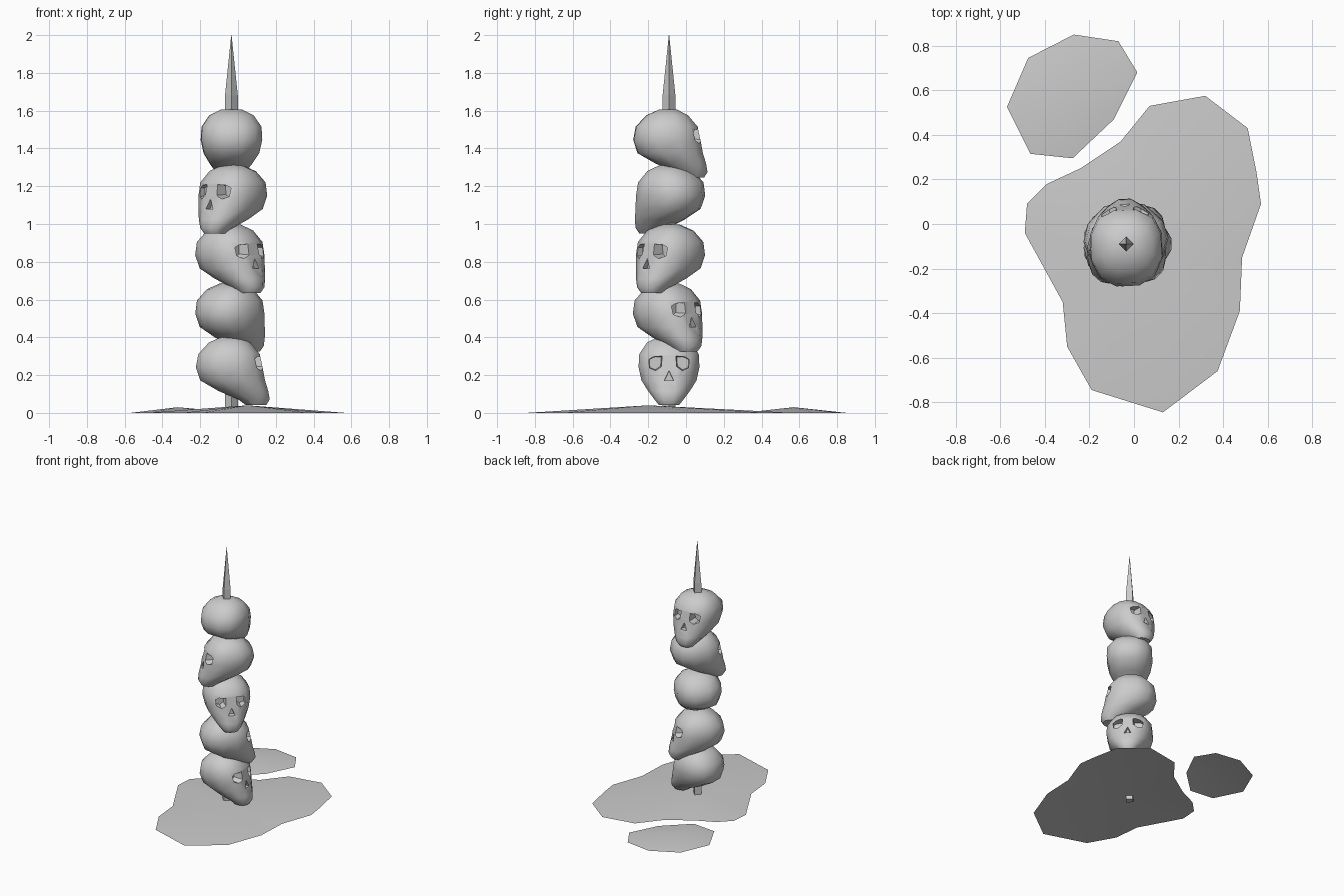
import bpy, bmesh
from math import sin, cos, pi, radians, copysign

if "Cube" in bpy.data.objects:
    bpy.data.objects.remove(bpy.data.objects["Cube"])

PX, PY = -0.035, -0.09      # pole axis


def make(name, bm):
    bmesh.ops.recalc_face_normals(bm, faces=bm.faces[:])
    me = bpy.data.meshes.new(name)
    bm.to_mesh(me)
    bm.free()
    ob = bpy.data.objects.new(name, me)
    bpy.context.collection.objects.link(ob)
    return ob


def loft(bm, rings):
    """Closed skin through rings of equal point count."""
    vs = [[bm.verts.new(p) for p in r] for r in rings]
    n = len(vs[0])
    for a, b in zip(vs, vs[1:]):
        for i in range(n):
            j = (i + 1) % n
            bm.faces.new((a[i], a[j], b[j], b[i]))
    bm.faces.new(vs[0][::-1])
    bm.faces.new(vs[-1])


def smooth(ob, angle):
    bpy.ops.object.select_all(action='DESELECT')
    ob.select_set(True)
    bpy.context.view_layer.objects.active = ob
    bpy.ops.object.shade_smooth_by_angle(angle=radians(angle))


def power(v, e):
    return copysign(abs(v) ** e, v)


# Skull: horizontal slices (height, back, front, half width), facing +x
slices = [(0.0, 0.075, 0.185, 0.055), (0.03, 0.035, 0.203, 0.08),
          (0.075, -0.07, 0.195, 0.115), (0.13, -0.165, 0.178, 0.15),
          (0.20, -0.188, 0.165, 0.166), (0.27, -0.175, 0.15, 0.162),
          (0.33, -0.12, 0.10, 0.12), (0.362, -0.05, 0.04, 0.055)]
N = 12
bm = bmesh.new()
rings = []
for z, back, front, w in slices:
    c, r = (back + front) / 2, (front - back) / 2
    rings.append([(c + r * power(cos(t), 0.85), w * power(sin(t), 0.85), z)
                  for t in [2 * pi * (i + 0.5) / N for i in range(N)]])
# half-step angles: stretch so the slices reach their full length
for ring, (z, back, front, w) in zip(rings, slices):
    c = (back + front) / 2
    k = (front - back) / 2 / max(abs(p[0] - c) for p in ring)
    ring[:] = [(c + (x - c) * k, y, zz) for x, y, zz in ring]
loft(bm, rings)
skull = make("skull_base", bm)

# Eye sockets and nose hole cutters
eye = [(0.03, 0.265), (0.085, 0.262), (0.115, 0.245),
       (0.11, 0.19), (0.07, 0.175), (0.035, 0.20)]
nose = [(0.0, 0.19), (0.03, 0.125), (-0.03, 0.125)]
bm = bmesh.new()
for outline, depth in ((eye, 0.095), ([(-y, z) for y, z in eye], 0.095), (nose, 0.145)):
    cy = sum(p[0] for p in outline) / len(outline)
    cz = sum(p[1] for p in outline) / len(outline)
    loft(bm, [[(depth, cy + (y - cy) * 0.75, cz + (z - cz) * 0.75) for y, z in outline],
              [(0.24, y, z) for y, z in outline]])
cutter = make("socket_cutter", bm)
cutter.hide_render = True

mod = skull.modifiers.new("sockets", 'BOOLEAN')
mod.operation = 'DIFFERENCE'
mod.solver = 'EXACT'
mod.object = cutter
deps = bpy.context.evaluated_depsgraph_get()
skull_mesh = bpy.data.meshes.new_from_object(skull.evaluated_get(deps))
bpy.data.objects.remove(skull)
bpy.data.objects.remove(cutter)

# Stack of skulls, each turned a different way
for i, (z, yaw) in enumerate([(0.042, 0), (0.325, 45), (0.635, -43),
                              (0.95, -131), (1.245, 92)]):
    ob = bpy.data.objects.new(f"skull_{i + 1}", skull_mesh.copy())
    bpy.context.collection.objects.link(ob)
    ob.location = (PX, PY, z)
    ob.rotation_euler = (0, 0, radians(yaw))
    smooth(ob, 40)

# Four-sided spike through the stack
bm = bmesh.new()
loft(bm, [[(PX + r * cos(k * pi / 2), PY + r * sin(k * pi / 2), z) for k in range(4)]
          for z, r in ((0, 0.034), (1.68, 0.034), (2.0, 0.001))])
make("spike", bm)


# Shallow ground mounds
def mound(name, outline, peak):
    bm = bmesh.new()
    rim = [bm.verts.new((x, y, 0)) for x, y in outline]
    top = bm.verts.new(peak)
    for a, b in zip(rim, rim[1:] + rim[:1]):
        bm.faces.new((a, top, b))
    ob = make(name, bm)
    if ob.data.polygons[0].normal.z < 0:
        ob.data.flip_normals()
    smooth(ob, 40)


mound("large_mound",
      [(-0.49, -0.04), (-0.48, 0.09), (-0.39, 0.18), (-0.24, 0.25), (-0.06, 0.37),
       (0.07, 0.53), (0.32, 0.575), (0.51, 0.43), (0.55, 0.23), (0.57, 0.09),
       (0.485, -0.15), (0.475, -0.39), (0.375, -0.66), (0.13, -0.845),
       (-0.19, -0.745), (-0.30, -0.55), (-0.32, -0.35)], (0.05, -0.2, 0.04))
mound("small_mound",
      [(-0.57, 0.525), (-0.475, 0.745), (-0.27, 0.85), (-0.07, 0.82), (0.015, 0.68),
       (-0.09, 0.47), (-0.275, 0.295), (-0.465, 0.315)], (-0.32, 0.57, 0.03))
